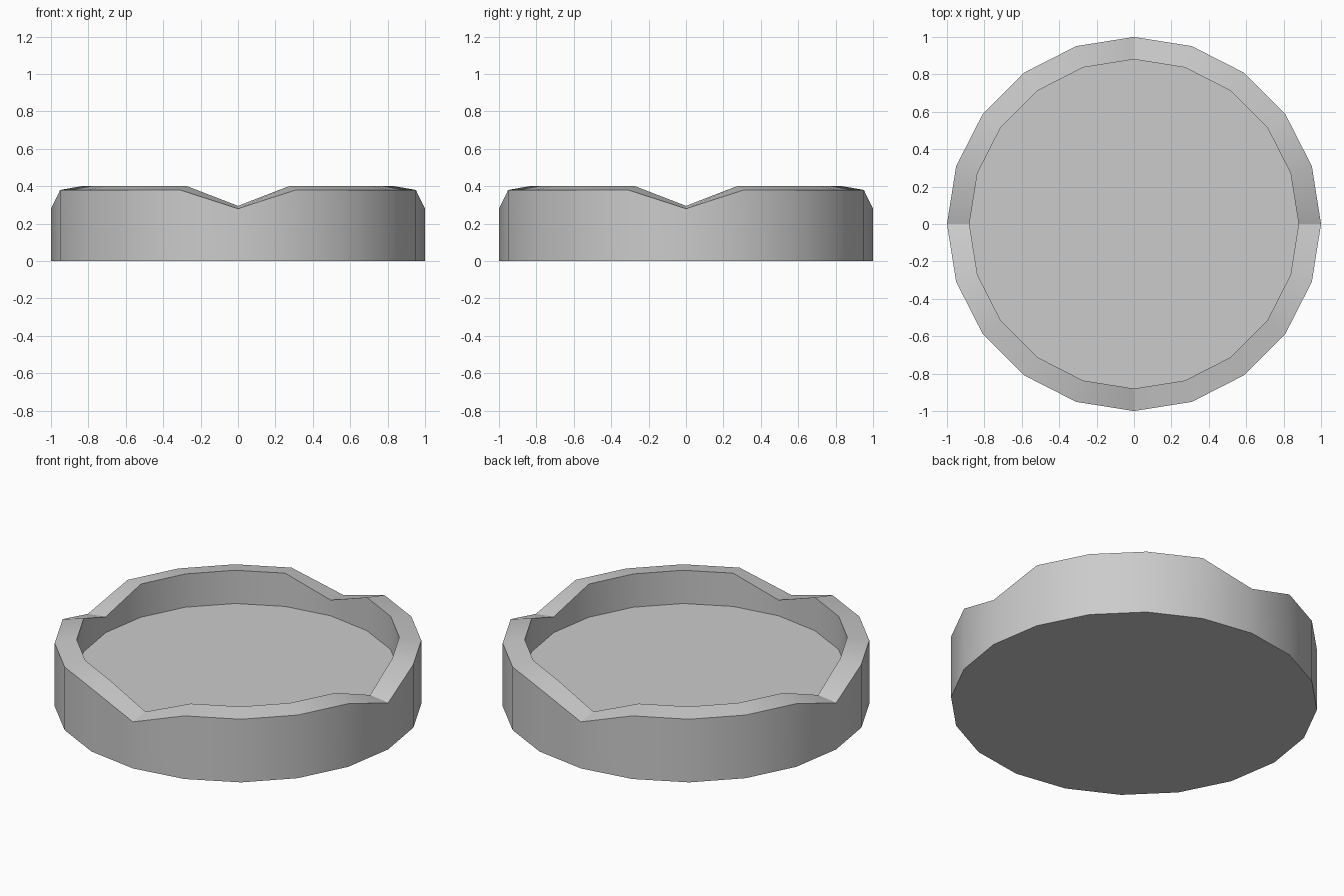
import bpy, bmesh
from math import sin, cos, tau, radians

if "Cube" in bpy.data.objects:
    bpy.data.objects.remove(bpy.data.objects["Cube"])

SIDES = 20
bm = bmesh.new()


def ring(radius, z, notch_z=None):
    """Ring of vertices; every quarter turn drops to notch_z if given."""
    verts = []
    for i in range(SIDES):
        a = tau * i / SIDES
        h = notch_z if notch_z is not None and i % (SIDES // 4) == 0 else z
        verts.append(bm.verts.new((radius * cos(a), radius * sin(a), h)))
    return verts


# Profile from the base edge, up the wall, over the notched rim, down to the floor
rings = [
    ring(1.0, 0.0),
    ring(1.0, 0.38, 0.28),
    ring(0.88, 0.40, 0.295),
    ring(0.88, 0.20),
]
for a, b in zip(rings, rings[1:]):
    for i in range(SIDES):
        j = (i + 1) % SIDES
        bm.faces.new((a[i], a[j], b[j], b[i]))

# Underside and inner floor
bm.faces.new(rings[0][::-1])
bm.faces.new(rings[-1])
bmesh.ops.recalc_face_normals(bm, faces=bm.faces[:])

mesh = bpy.data.meshes.new("notched_dish")
bm.to_mesh(mesh)
bm.free()
dish = bpy.data.objects.new("notched_dish", mesh)
bpy.context.collection.objects.link(dish)

# Smooth round walls with crisp rim edges
bpy.context.view_layer.objects.active = dish
dish.select_set(True)
bpy.ops.object.shade_smooth_by_angle(angle=radians(30))
